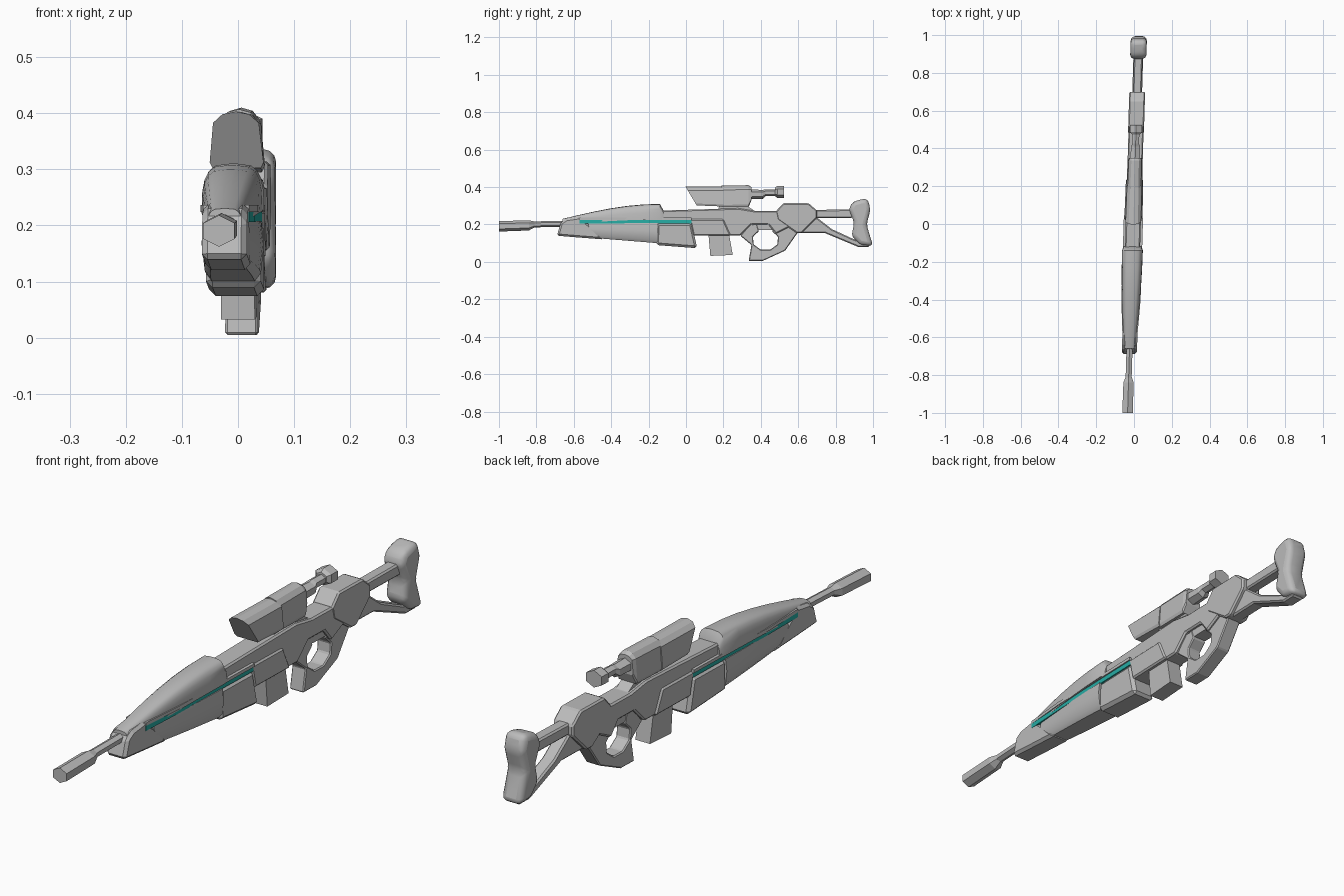
import bpy, bmesh, math

cube = bpy.data.objects.get("Cube")
if cube:
    bpy.data.objects.remove(cube, do_unlink=True)


def material(name, rgb):
    colour = (*rgb, 1)
    result = bpy.data.materials.new(name)
    result.use_nodes = True
    result.diffuse_color = colour
    result.node_tree.nodes["Principled BSDF"].inputs["Base Color"].default_value = colour
    return result


GREY = material("grey metal", (.5, .5, .5))
TEAL = material("teal light", (.02, .42, .38))


def finish(name, bm, paint=GREY, bevel=0, segments=1, smooth=0):
    """Yaw the part slightly onto the weapon's axis and make the object."""
    for vert in bm.verts:
        vert.co.x += .03 * vert.co.y - .004
    bmesh.ops.recalc_face_normals(bm, faces=bm.faces)
    mesh = bpy.data.meshes.new(name)
    bm.to_mesh(mesh)
    bm.free()
    mesh.materials.append(paint)
    part = bpy.data.objects.new(name, mesh)
    bpy.context.collection.objects.link(part)
    if bevel:
        modifier = part.modifiers.new("Bevel", 'BEVEL')
        modifier.width = bevel
        modifier.segments = segments
        modifier.limit_method = 'ANGLE'
    if smooth:
        bpy.ops.object.select_all(action='DESELECT')
        part.select_set(True)
        bpy.context.view_layer.objects.active = part
        bpy.ops.object.shade_smooth_by_angle(angle=math.radians(smooth))


def prism(name, profile, half_width, **options):
    """Side profile of (y, z) points extruded to both sides."""
    bm = bmesh.new()
    face = bm.faces.new([bm.verts.new((-half_width, y, z)) for y, z in profile])
    extruded = bmesh.ops.extrude_face_region(bm, geom=[face])
    for item in extruded["geom"]:
        if isinstance(item, bmesh.types.BMVert):
            item.co.x = half_width
    finish(name, bm, **options)


def loft(name, section, stations, slant=0, **options):
    """Unit section swept along y through (y, bottom, top, half width)."""
    bm = bmesh.new()
    rings = []
    for y, bottom, top, half_width in stations:
        middle, half_height = (bottom + top) / 2, (top - bottom) / 2
        rings.append([bm.verts.new((x * half_width, y, middle + z * half_height))
                      for x, z in section])
    for vert, (x, z) in zip(rings[0], section):
        vert.co.y -= slant * z
    for ring, following in zip(rings, rings[1:]):
        for i in range(len(section)):
            bm.faces.new((ring[i - 1], ring[i], following[i], following[i - 1]))
    bm.faces.new(rings[0])
    bm.faces.new(rings[-1])
    finish(name, bm, **options)


def tube(name, stations):
    """Six-sided tube through (y, centre height, radius)."""
    loft(name, HEXAGON, [(y, z - radius, z + radius, radius) for y, z, radius in stations])


def mirrored(half):
    """Close a half section across the middle plane."""
    return half + [(-x, z) for x, z in reversed(half) if x]


def arc(steps, start, end):
    """Unit circle points between two angles in degrees."""
    angles = [math.radians(start + (end - start) * i / steps) for i in range(steps + 1)]
    return [(math.cos(angle), math.sin(angle)) for angle in angles]


BOX = mirrored([(1, -1), (1, 1)])
HEXAGON = mirrored([(0, -1), (1, -.5), (1, .5), (0, 1)])
DOME = mirrored([(max(c, 0) ** .5, 2 * s ** .7 - 1) for c, s in arc(5, 0, 89)])
BOWL = mirrored([(.7, -1), (.9, -.7), (1, .2), (.9, 1)])
HOOD = mirrored([(.9, -1), (1, -.8), (.85, .6), (.5, .9), (0, 1)])

# Barrel and muzzle
tube("muzzle", [(-1, .19, .028), (-.84, .195, .027), (-.81, .2, .016)])
tube("barrel", [(-.83, .2, .016), (-.6, .205, .016)])

# Front shell halves swell along a quarter sine
prism("nose", [(-.67, .21), (-.69, .14), (-.57, .13), (-.44, .12), (-.52, .2),
               (-.57, .24), (-.64, .23)], half_width=.04, bevel=.01)
swell = arc(6, 0, 90)
steps = [(i / 6, s) for i, (c, s) in enumerate(swell)]
loft("upper_shell", DOME,
     [(.52 * t - .66, .2 + .026 * s, .23 + .08 * s, .03 + .025 * s) for t, s in steps]
     + [(-.12, .226, .275, .048)], smooth=35)
loft("lower_shell", BOWL,
     [(.37 * t - .52, .13 - .03 * t, .208, .04 + .015 * s) for t, s in steps], smooth=35)

# Light strip between the halves, with a ledge over it
for name, bottom, top, width, paint in (("light_strip", .206, .224, .046, TEAL),
                                        ("strip_ledge", .224, .236, .051, GREY)):
    loft(name, BOX, [(-.57, bottom, top, .041), (-.4, bottom, top, width),
                     (.03, bottom, top, width)], paint=paint)

# Receiver, side plates and lower blocks
prism("receiver", [(-.14, .274), (.28, .287), (.37, .272), (.5, .272), (.6, .21),
                   (.48, .15), (.44, .2), (.35, .2), (.29, .14), (0, .14), (-.14, .2)],
      half_width=.04, bevel=.006)
prism("side_plate", [(.02, .228), (.2, .228), (.24, .14), (.04, .14)],
      half_width=.046, bevel=.006)
prism("forward_block", [(-.155, .207), (.03, .207), (.06, .073), (-.16, .09)],
      half_width=.049, bevel=.012)
prism("magazine", [(.12, .15), (.23, .15), (.25, .037), (.13, .032)], half_width=.03)

# Grip loop: outer outline closed by an inner arc, with a bridge across the top
hole = [(.425 + .07 * c, .117 + .055 * s) for c, s in arc(7, 60, -240)]
prism("grip", [(.38, .2), (.34, .2), (.29, .14), (.35, .09), (.335, .005), (.41, .005),
               (.53, .06), (.6, .16), (.56, .2), (.47, .2)] + hole,
      half_width=.029, bevel=.004)
prism("grip_bridge", [(.36, .2), (.39, .17), (.47, .17), (.49, .2)], half_width=.027)

# Stock
prism("stock_block", [(.48, .27), (.52, .314), (.655, .314), (.7, .275), (.7, .235),
                      (.62, .155), (.59, .155), (.49, .225)], half_width=.042, bevel=.006)
prism("stock_bar", [(.68, .278), (.89, .28), (.89, .235), (.68, .235)],
      half_width=.023, bevel=.006)
prism("stock_strut", [(.6, .155), (.74, .155), (.92, .08), (.98, .08), (.98, .1),
                      (.9, .12), (.78, .175), (.7, .237), (.64, .22)],
      half_width=.026, bevel=.006)
prism("butt_pad", [(.87, .28), (.89, .32), (.93, .332), (.97, .34), (.987, .28), (.965, .2),
                   (1, .085), (.93, .09), (.885, .14), (.9, .21)],
      half_width=.043, bevel=.022, segments=3, smooth=50)

# Scope and its mount
loft("scope_hood", HOOD, [(.027, .302, .403, .048), (.2, .296, .403, .046)], slant=.03)
loft("scope_body", HOOD, [(.19, .294, .407, .042), (.335, .294, .41, .04),
                          (.35, .33, .4, .034)])
prism("scope_mount", [(.18, .31), (.31, .31), (.37, .27), (.17, .27)], half_width=.026)
tube("scope_tube", [(.34, .361, .026), (.41, .361, .024), (.425, .37, .018), (.485, .37, .018)])
tube("eyepiece", [(.475, .374, .022), (.488, .374, .032), (.525, .374, .032)])
